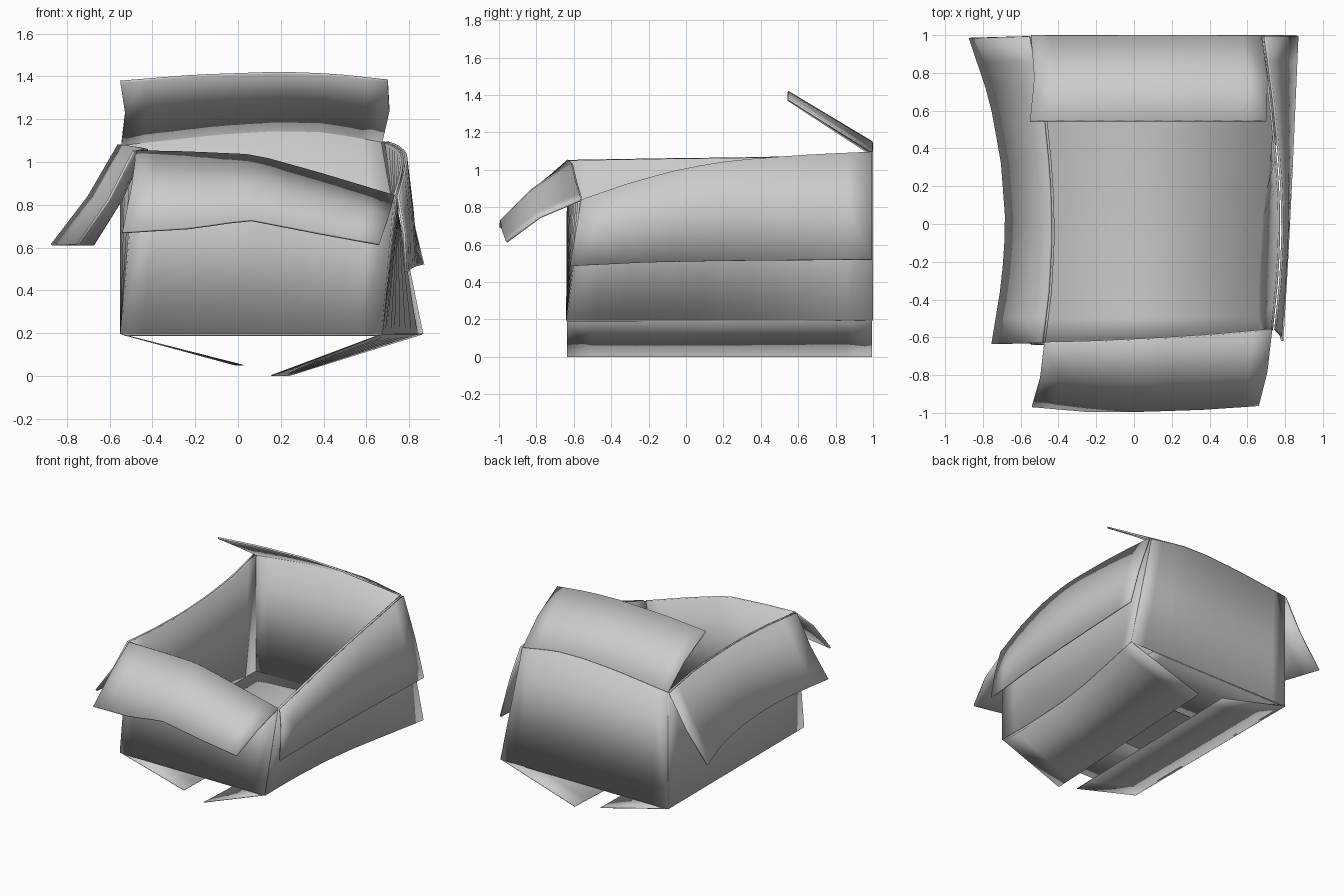
import bpy
from mathutils import Vector

cube = bpy.data.objects.get("Cube")
if cube:
    bpy.data.objects.remove(cube, do_unlink=True)

# One plain card colour
card = bpy.data.materials.new("grey_card")
card.use_nodes = True
GREY = (0.6, 0.6, 0.6, 1)
card.diffuse_color = GREY
card.node_tree.nodes["Principled BSDF"].inputs["Base Color"].default_value = GREY

SAMPLES = 13
THICK = 0.012
THIN = 0.004
BASE = 0.195
FRONT, BACK = -0.635, 0.994


def spread(points):
    """Resample a short polyline to evenly spaced points along its length."""
    points = [Vector(p) for p in points]
    lengths = [(b - a).length for a, b in zip(points, points[1:])]
    total = sum(lengths)
    result = []
    for i in range(SAMPLES):
        left = total * i / (SAMPLES - 1)
        for a, b, length in zip(points, points[1:], lengths):
            if left <= length + 1e-6:
                result.append(a.lerp(b, min(left / length, 1)))
                break
            left -= length
    return result


def middle(edge_a, edge_b, bulge):
    """Crease line halfway between two edges, pushed by the bulge vector."""
    return [a.lerp(b, 0.5) + Vector(bulge)
            for a, b in zip(spread(edge_a), spread(edge_b))]


def sheet(name, *edges, thickness=THICK):
    """Loft a sheet of card through several edges."""
    rows = [spread(edge) for edge in edges]
    verts = [p for row in rows for p in row]
    faces = []
    for r in range(len(rows) - 1):
        for c in range(SAMPLES - 1):
            k = r * SAMPLES + c
            faces.append((k, k + 1, k + 1 + SAMPLES, k + SAMPLES))
    mesh = bpy.data.meshes.new(name)
    mesh.from_pydata(verts, [], faces)
    mesh.materials.append(card)
    obj = bpy.data.objects.new(name, mesh)
    bpy.context.collection.objects.link(obj)
    solid = obj.modifiers.new("card_thickness", 'SOLIDIFY')
    solid.thickness = thickness
    solid.offset = 0
    bpy.ops.object.select_all(action='DESELECT')
    obj.select_set(True)
    bpy.context.view_layer.objects.active = obj
    bpy.ops.object.shade_smooth_by_angle(angle=0.5)
    return obj


def shift(edge, offset):
    return [Vector(p) + Vector(offset) for p in edge]


# Corners of the box
base_fl, base_fr = (-0.545, FRONT, BASE), (0.67, FRONT, BASE)
base_bl, base_br = (-0.545, BACK, BASE), (0.86, BACK, BASE)
top_fl, top_fr = (-0.475, -0.63, 1.05), (0.73, -0.56, 0.84)
top_bl, top_br = (-0.545, BACK, 1.08), (0.675, BACK, 1.095)

# Warped rims, each running front to back or left to right
left_rim = [top_fl, (-0.44, -0.35, 1.055), (-0.425, -0.05, 1.06),
            (-0.435, 0.25, 1.063), (-0.47, 0.6, 1.07), top_bl]
right_rim = [top_fr, (0.76, -0.27, 0.94), (0.77, 0, 1.01),
             (0.76, 0.25, 1.05), (0.72, 0.65, 1.08), top_br]
front_rim = [top_fl, (-0.24, -0.625, 1.045), (0.08, -0.61, 1.03),
             (0.4, -0.59, 0.94), top_fr]
back_rim = [top_bl, (-0.1, BACK, 1.13), (0.17, BACK, 1.147),
            (0.4, BACK, 1.143), top_br]
right_base = [base_fr, (0.67, -0.3, BASE), (0.69, 0.05, BASE),
              (0.73, 0.35, BASE), base_br]

# Walls
sheet("left_wall", [base_fl, base_bl], left_rim)
sheet("right_wall", right_base, right_rim)
sheet("front_wall", [base_fl, base_fr], front_rim)
sheet("back_wall", [base_bl, base_br], back_rim)

# Top flaps
front_edge = [(-0.54, -0.965, 0.67), (-0.22, -0.993, 0.69), (0.05, -0.99, 0.73),
              (0.36, -0.98, 0.67), (0.66, -0.96, 0.615)]
sheet("front_top_flap", front_rim,
      middle(front_rim, front_edge, (0.01, -0.02, 0.02)), front_edge)

left_edge = [(-0.75, FRONT, 0.612), (-0.695, -0.3, 0.612), (-0.675, 0, 0.612),
             (-0.7, 0.33, 0.612), (-0.76, 0.66, 0.612), (-0.87, 0.985, 0.612)]
left_hinge = shift(left_rim, (-0.012, 0, 0))
sheet("left_top_flap", left_hinge,
      middle(left_hinge, left_edge, (0.015, 0, -0.01)), left_edge)

right_edge = [(0.785, -0.62, 0.485), (0.81, -0.2, 0.505),
              (0.83, 0.2, 0.513), (0.865, BACK, 0.52)]
right_hinge = shift(right_rim, (0.018, 0, 0))
sheet("right_top_flap", right_hinge,
      middle(right_hinge, right_edge, (0.01, 0, 0)), right_edge)

back_edge = [(-0.55, 0.545, 1.375), (-0.2, 0.545, 1.403), (0.2, 0.545, 1.417),
             (0.45, 0.545, 1.407), (0.7, 0.545, 1.38)]
sheet("back_top_flap", back_rim,
      middle(back_rim, back_edge, (0.02, 0, 0)), back_edge)

# Floor and the short flaps folded beneath it
sheet("floor", [base_fl, base_bl], right_base, thickness=THIN)
for name, near, far in (("front_floor_flap", FRONT, -0.11),
                        ("back_floor_flap", BACK, 0.46)):
    z = BASE - 0.006
    sheet(name, [(-0.53, near, z), (0.66, near, z)],
          [(-0.53, far, z), (0.66, far, z)], thickness=THIN)

# Long bottom flaps hanging open
sheet("left_bottom_flap", [base_fl, base_bl],
      [(-0.01, FRONT, 0.05), (0.025, BACK, 0.05)], thickness=THIN)
sheet("right_bottom_flap", right_base,
      [(0.155, FRONT, 0.002), (0.24, BACK, 0.002)], thickness=THIN)
